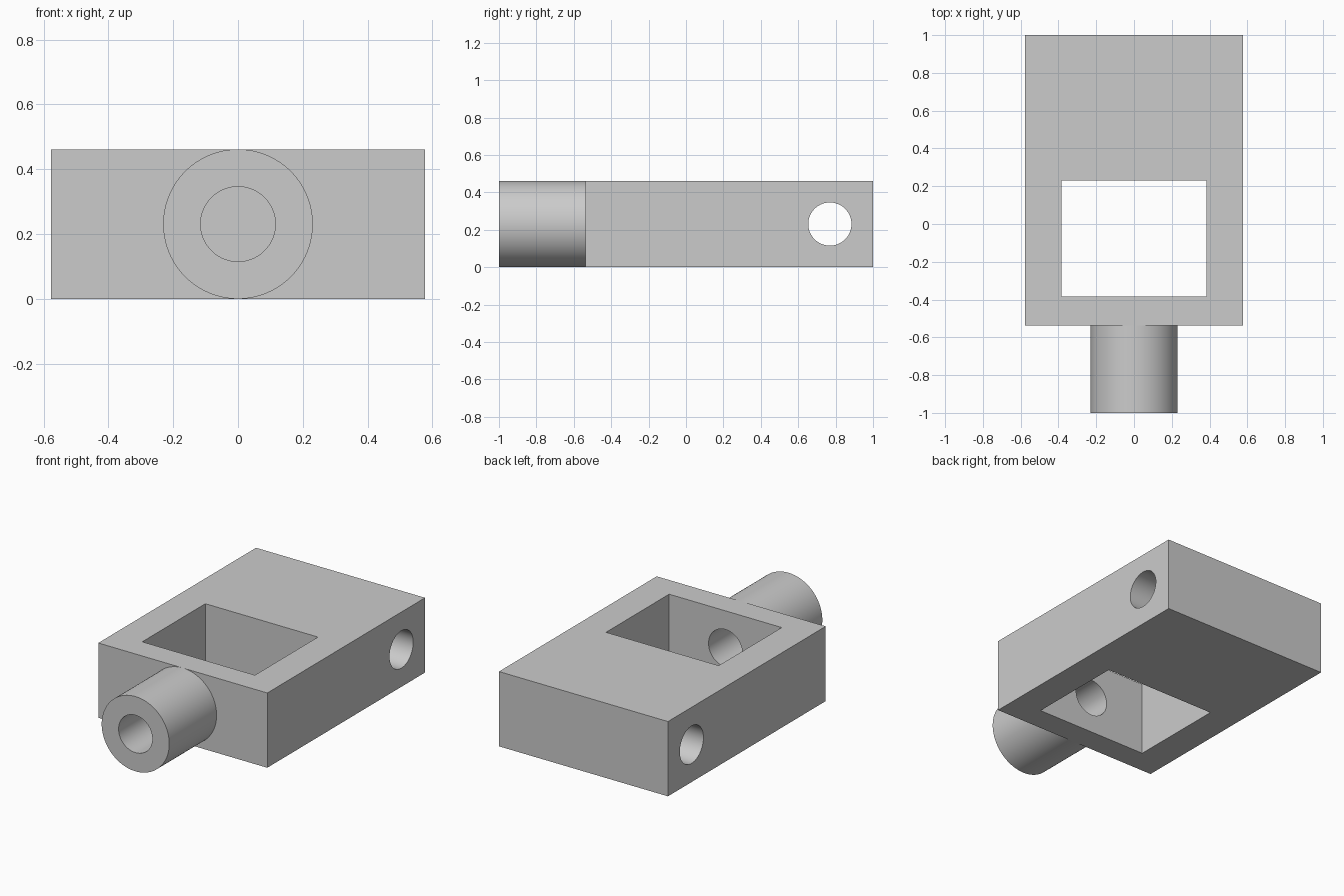
import bpy
import bmesh
from math import pi
from mathutils import Matrix, Vector

cube = bpy.data.objects.get("Cube")
if cube:
    bpy.data.objects.remove(cube, do_unlink=True)

U = 1 / 13                      # design module
HEIGHT = 6 * U
MID = HEIGHT / 2
BORE = 1.5 * U
FRONT = -7 * U                  # front face of the block
SEGMENTS = 96

grey = bpy.data.materials.new("plain grey")
grey.use_nodes = True
grey.diffuse_color = (0.6, 0.6, 0.6, 1)
grey.node_tree.nodes["Principled BSDF"].inputs["Base Color"].default_value = (0.6, 0.6, 0.6, 1)


def make_object(name, bm):
    bmesh.ops.recalc_face_normals(bm, faces=bm.faces)
    mesh = bpy.data.meshes.new(name)
    bm.to_mesh(mesh)
    bm.free()
    mesh.materials.append(grey)
    obj = bpy.data.objects.new(name, mesh)
    bpy.context.collection.objects.link(obj)
    return obj


def box(name, low, high):
    bm = bmesh.new()
    low, high = Vector(low), Vector(high)
    place = Matrix.Translation((low + high) / 2) @ Matrix.Diagonal((*(high - low), 1))
    bmesh.ops.create_cube(bm, size=1, matrix=place)
    return make_object(name, bm)


def rod(name, centre, length, axis):
    bm = bmesh.new()
    turn = Matrix.Rotation(pi / 2, 4, "Y" if axis == "X" else "X")
    bmesh.ops.create_cone(bm, cap_ends=True, segments=SEGMENTS, radius1=BORE, radius2=BORE,
                          depth=length, matrix=Matrix.Translation(centre) @ turn)
    return make_object(name, bm)


def smooth(obj):
    bpy.ops.object.select_all(action="DESELECT")
    obj.select_set(True)
    bpy.context.view_layer.objects.active = obj
    bpy.ops.object.shade_smooth_by_angle(angle=pi / 6)


# Block with its window, front bore and cross hole
block = box("block", (-7.5 * U, FRONT, 0), (7.5 * U, 1, HEIGHT))
cutters = [
    box("window_cutter", (-5 * U, -5 * U, -U), (5 * U, 3 * U, HEIGHT + U)),
    rod("bore_cutter", (0, -6 * U, MID), 4 * U, "Y"),
    rod("cross_hole_cutter", (0, 10 * U, MID), 18 * U, "X"),
]
for cutter in cutters:
    cutter.hide_render = True
    bpy.context.view_layer.objects.active = block
    cut = block.modifiers.new(cutter.name, "BOOLEAN")
    cut.operation = "DIFFERENCE"
    cut.solver = "EXACT"
    cut.object = cutter
    bpy.ops.object.modifier_apply(modifier=cut.name)
    bpy.data.objects.remove(cutter, do_unlink=True)
smooth(block)

# Hollow round boss, spun from its wall profile and open where it meets the block
bm = bmesh.new()
profile = [(MID, FRONT), (MID, -1), (BORE, -1), (BORE, FRONT)]
verts = [bm.verts.new((r, y, MID)) for r, y in profile]
edges = [bm.edges.new(pair) for pair in zip(verts, verts[1:])]
bmesh.ops.spin(bm, geom=verts + edges, cent=(0, 0, MID), axis=(0, 1, 0),
               angle=2 * pi, steps=SEGMENTS, use_merge=True)
bmesh.ops.remove_doubles(bm, verts=bm.verts, dist=0.0001)
boss = make_object("boss", bm)
# Make sure the boss wall faces outward
rim = min(boss.data.polygons, key=lambda p: p.center.y)
if rim.normal.y > 0:
    boss.data.flip_normals()
smooth(boss)
